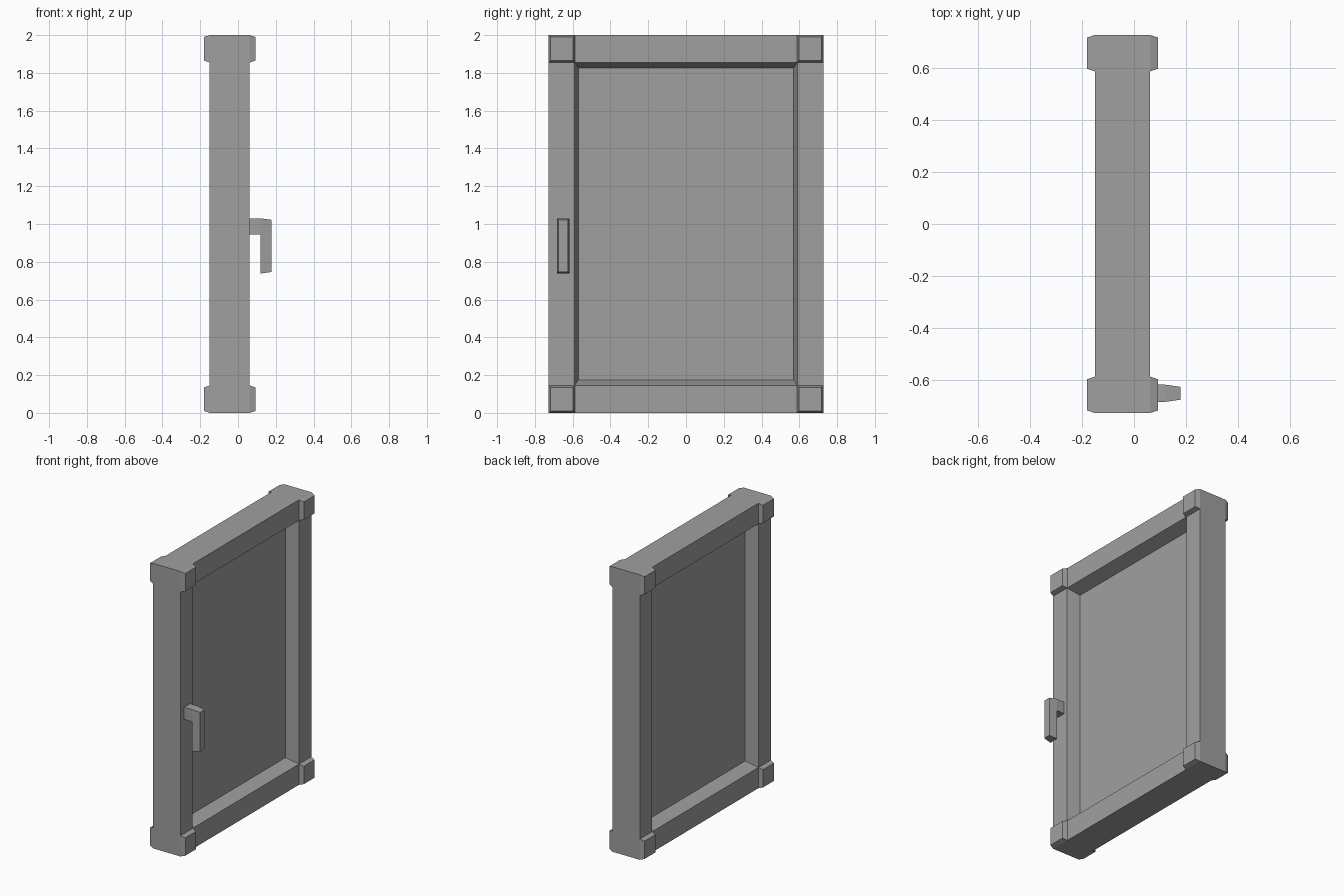
import bpy, bmesh

if "Cube" in bpy.data.objects:
    bpy.data.objects.remove(bpy.data.objects["Cube"], do_unlink=True)

# Single plain grey for the whole model
grey = bpy.data.materials.new("plain grey")
grey.use_nodes = True
COLOUR = (0.35, 0.35, 0.35, 1)
grey.diffuse_color = COLOUR
grey.node_tree.nodes["Principled BSDF"].inputs["Base Color"].default_value = COLOUR

BACK, FRONT = -0.15, 0.061      # frame faces along x
HALF_W, HEIGHT = 0.727, 2.0     # outer frame size
RAIL = 0.145                    # width of frame members
PANEL_X, PANEL_T = -0.045, 0.03


def loft(name, sections, cap_start=True, cap_end=True):
    """Skin upright rectangles (x, y0, y1, z0, z1) into one object."""
    bm = bmesh.new()
    rings = [[bm.verts.new((x, y, z)) for y, z in
              ((y0, z0), (y1, z0), (y1, z1), (y0, z1))]
             for x, y0, y1, z0, z1 in sections]
    for a, b in zip(rings, rings[1:]):
        for i in range(4):
            j = (i + 1) % 4
            bm.faces.new((a[i], a[j], b[j], b[i]))
    if cap_start:
        bm.faces.new(rings[0][::-1])
    if cap_end:
        bm.faces.new(rings[-1])
    mesh = bpy.data.meshes.new(name)
    bm.to_mesh(mesh)
    bm.free()
    mesh.materials.append(grey)
    obj = bpy.data.objects.new(name, mesh)
    bpy.context.collection.objects.link(obj)
    return obj


def rect(x, inset_y, inset_z):
    """Rectangle set in from the outer frame edge."""
    return (x, inset_y - HALF_W, HALF_W - inset_y, inset_z, HEIGHT - inset_z)


# Frame with splayed reveals on both sides of the panel
back_panel, front_panel = PANEL_X - PANEL_T / 2, PANEL_X + PANEL_T / 2
loft("window_frame", [
    rect(back_panel, 0.157, 0.174),
    rect(BACK, 0.137, RAIL),
    rect(BACK, 0, 0),
    rect(FRONT, 0, 0),
    rect(FRONT, 0.137, RAIL),
    rect(front_panel, 0.157, 0.174),
], False, False)

# Recessed flat panel
loft("panel", [rect(back_panel, 0.157, 0.174), rect(front_panel, 0.157, 0.174)])

# Tapered corner caps on both faces
TAPER = 0.01
for face, base, tip in (("back", BACK, -0.18), ("front", FRONT, 0.093)):
    for side, y0 in (("right", -HALF_W), ("left", HALF_W - 0.14)):
        for level, z0 in (("bottom", 0), ("top", HEIGHT - RAIL)):
            y1, z1 = y0 + 0.14, z0 + RAIL
            wide = (base, y0, y1, z0, z1)
            narrow = (tip, y0 + TAPER, y1 - TAPER, z0 + TAPER, z1 - TAPER)
            if face == "front":
                loft(f"{face}_{side}_{level}_corner", [wide, narrow], cap_start=False)
            else:
                loft(f"{face}_{side}_{level}_corner", [narrow, wide], cap_end=False)

# Handle: short arm and a hanging tapered grip
Y0, Y1 = -0.684, -0.618
loft("handle_arm", [(FRONT, Y0, Y1, 0.945, 1.03), (0.12, Y0, Y1, 0.945, 1.03)],
     False, False)
loft("handle_grip", [(0.12, Y0, Y1, 0.738, 1.03),
                     (0.178, Y0 + 0.008, Y1 - 0.008, 0.746, 1.022)])
